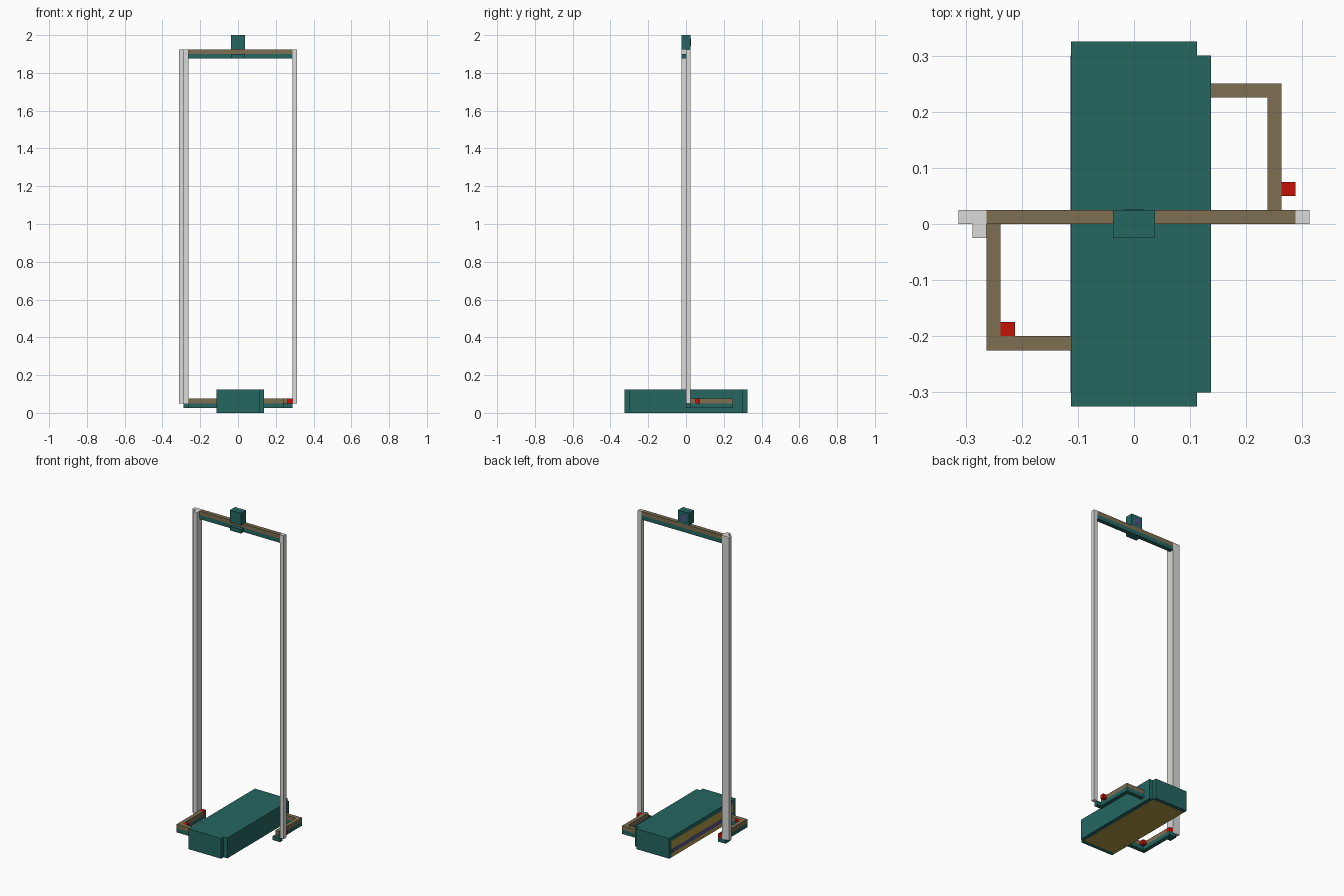
import bpy
from mathutils import Vector

old = bpy.data.objects.get("Cube")
if old:
    bpy.data.objects.remove(old, do_unlink=True)

U = 0.0125  # building grid unit


def material(name, r, g, b):
    m = bpy.data.materials.new(name)
    m.use_nodes = True
    m.diffuse_color = (r, g, b, 1)
    m.node_tree.nodes["Principled BSDF"].inputs["Base Color"].default_value = (r, g, b, 1)
    return m


teal = material("dark teal", 0.018, 0.134, 0.118)
brown = material("dull brown", 0.205, 0.156, 0.082)
gold = material("gold", 0.44, 0.315, 0.060)
red = material("red", 0.56, 0.006, 0.002)
pale = material("pale grey", 0.70, 0.70, 0.69)
purple = material("dusk purple", 0.090, 0.080, 0.270)


def box(name, mat, x, y, z):
    """Box from (low, high) ranges in grid units."""
    lo, hi = (Vector(c) * U for c in zip(x, y, z))
    bpy.ops.mesh.primitive_cube_add(size=1, location=(lo + hi) / 2)
    ob = bpy.context.object
    ob.name = name
    ob.scale = hi - lo
    bpy.ops.object.transform_apply(location=False, rotation=False, scale=True)
    ob.data.materials.append(mat)
    return ob


def layered(name, x, y, z):
    """Bar with a brown strip lying on a teal rail."""
    box(name + "_rail", teal, x, y, (z, z + 2))
    box(name + "_strip", brown, x, y, (z + 2, z + 4))


# Base: gold core wrapped by a teal lid, side and ends
box("base_core", gold, (-9, 9), (-24, 24), (0, 8))
box("base_lid", teal, (-9, 9), (-24, 24), (8, 10))
box("base_side", teal, (9, 11), (-24, 24), (0, 10))
for side, s in (("front", -1), ("back", 1)):
    box("base_end_" + side, teal, (-9, 9), sorted((24 * s, 26 * s)), (0, 10))
box("base_stripe", purple, (-9.04, -9), (-24, 24), (2, 4))

# Right arm and foot
layered("right_arm_near_base", (-19, -9), (-18, -16), 2)
layered("right_arm_to_post", (-21, -19), (-18, 0), 2)
box("right_foot", teal, (-23, -19), (-2, 2), (2, 4))
box("right_corner_light", red, (-19, -17), (-16, -14), (4, 6))
box("right_post_light", red, (-21, -19), (0, 2), (4, 6))

# Left arm and foot
layered("left_arm_near_base", (11, 19), (18, 20), 2)
layered("left_arm_to_post", (19, 21), (2, 20), 2)
box("left_foot", teal, (19, 23), (0, 2), (2, 4))
box("left_post_light", red, (21, 23), (4, 6), (4, 6))

# Posts
box("right_post", pale, (-25, -21), (0, 2), (4, 154))
box("right_post_front", pale, (-23, -21), (-2, 0), (4, 154))
box("left_post", pale, (23, 25), (0, 2), (4, 154))

# Top crossbar with its small head unit
layered("crossbar", (-21, 23), (0, 2), 150)
box("head_unit", teal, (-3, 3), (-2, 2), (154, 160))
box("head_bracket", teal, (-3, 3), (-2, 0), (150, 152))
box("head_screen", purple, (-1.4, 1.4), (2, 2.04), (155.4, 158.6))
